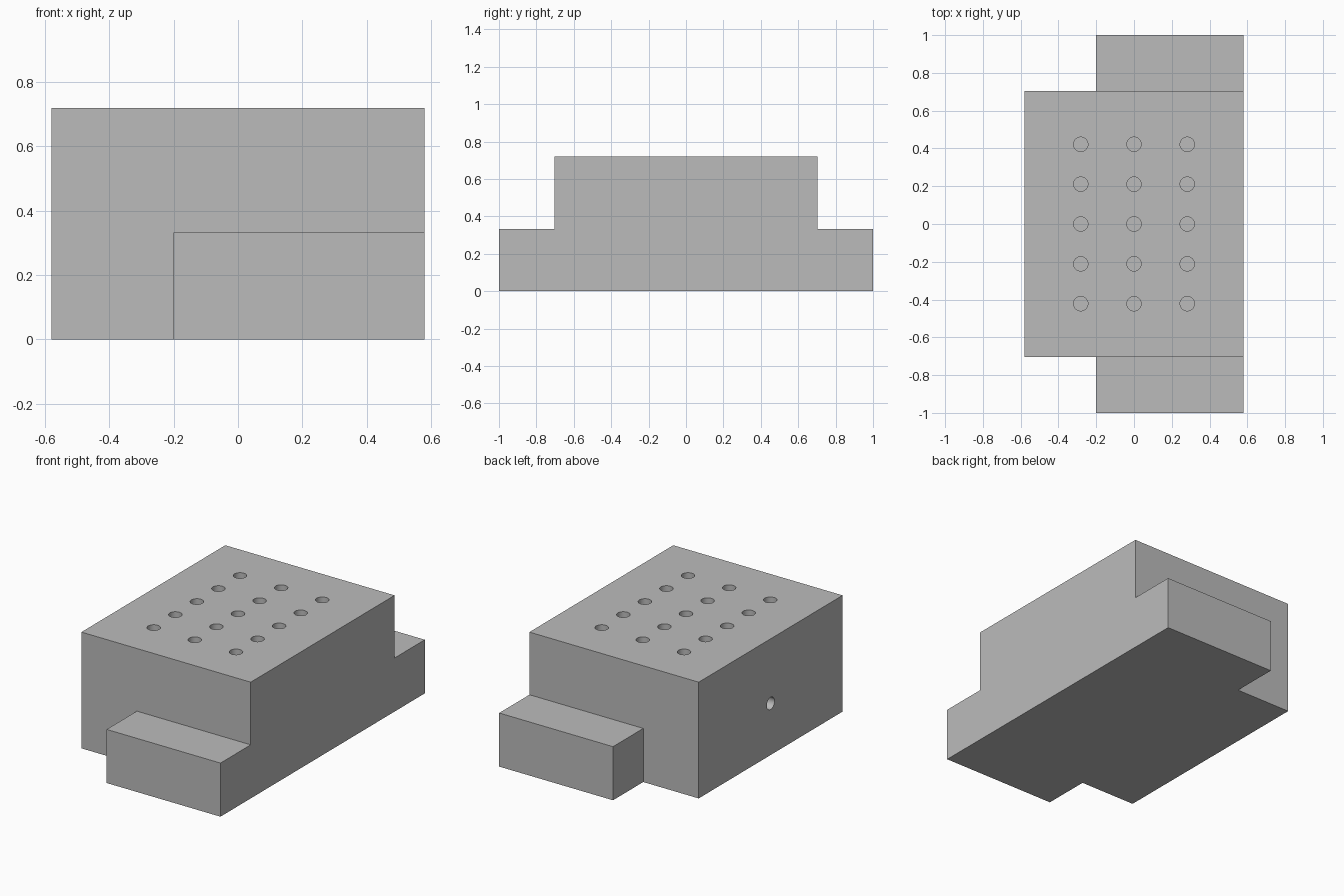
import bpy, bmesh
from math import pi
from mathutils import Matrix, Vector

if "Cube" in bpy.data.objects:
    bpy.data.objects.remove(bpy.data.objects["Cube"], do_unlink=True)

WIDTH, DEPTH, HEIGHT = 1.16, 1.408, 0.72
TAB_X, TAB_TOP, TAB_END = -0.2, 0.332, 1.0
HOLE_RADIUS, HOLE_DEPTH = 0.038, 0.14

grey = bpy.data.materials.new("plain grey")
grey.use_nodes = True
colour = (0.5, 0.5, 0.5, 1)
grey.diffuse_color = colour
grey.node_tree.nodes["Principled BSDF"].inputs["Base Color"].default_value = colour


def add_object(name, bm):
    mesh = bpy.data.meshes.new(name)
    bm.normal_update()
    bm.to_mesh(mesh)
    bm.free()
    mesh.materials.append(grey)
    obj = bpy.data.objects.new(name, mesh)
    bpy.context.collection.objects.link(obj)
    return obj


# Main block, split along the tab outline
bm = bmesh.new()
bmesh.ops.create_cube(bm, size=1, matrix=Matrix.Translation((0, 0, HEIGHT / 2))
                      @ Matrix.Diagonal((WIDTH, DEPTH, HEIGHT, 1)))
for point, normal in (((TAB_X, 0, 0), (1, 0, 0)), ((0, 0, TAB_TOP), (0, 0, 1))):
    bmesh.ops.bisect_plane(bm, geom=bm.verts[:] + bm.edges[:] + bm.faces[:],
                           plane_co=point, plane_no=normal)

# End tabs, extruded from the front and back faces
bm.normal_update()
ends = [f for f in bm.faces if abs(f.normal.y) > 0.9
        and f.calc_center_median().x > TAB_X and f.calc_center_median().z < TAB_TOP]
for face in ends:
    side = 1 if face.normal.y > 0 else -1
    new = bmesh.ops.extrude_discrete_faces(bm, faces=[face])["faces"][0]
    for v in new.verts:
        v.co.y = side * TAB_END
bmesh.ops.dissolve_limit(bm, angle_limit=0.01, verts=bm.verts[:], edges=bm.edges[:])
bmesh.ops.recalc_face_normals(bm, faces=bm.faces[:])
housing = add_object("housing", bm)

# Hole cutters: a grid in the top and one in the side
bm = bmesh.new()


def add_cutter(matrix):
    bmesh.ops.create_cone(bm, cap_ends=True, segments=32, radius1=HOLE_RADIUS,
                          radius2=HOLE_RADIUS, depth=HOLE_DEPTH * 2, matrix=matrix)


for column in range(-1, 2):
    for row in range(-2, 3):
        add_cutter(Matrix.Translation((column * 0.282, row * 0.211, HEIGHT)))
add_cutter(Matrix.Translation((-WIDTH / 2, 0, 0.32)) @ Matrix.Rotation(pi / 2, 4, "Y"))
cutter = add_object("hole_cutters", bm)
cutter.hide_render = True
cutter.hide_set(True)
cutter.display_type = "WIRE"

# Cut the holes and smooth only their round walls
cut = housing.modifiers.new("holes", "BOOLEAN")
cut.operation = "DIFFERENCE"
cut.solver = "EXACT"
cut.object = cutter
bpy.context.view_layer.objects.active = housing
housing.select_set(True)
bpy.ops.object.modifier_apply(modifier=cut.name)
bpy.data.objects.remove(cutter, do_unlink=True)
bpy.ops.object.shade_smooth_by_angle(angle=pi / 6)
